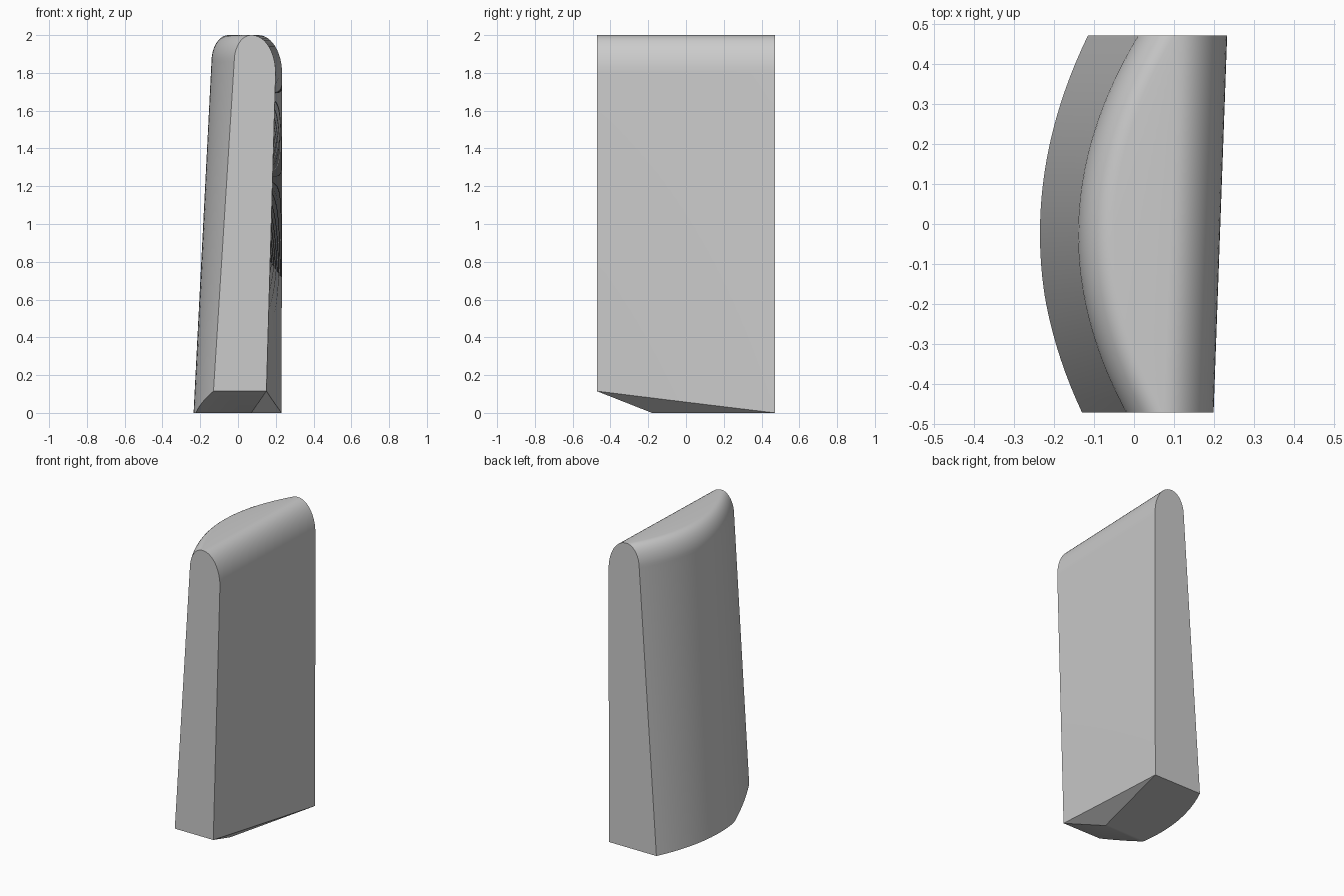
import bpy
import bmesh
from math import sin, cos, pi
from mathutils import Vector

cube = bpy.data.objects.get("Cube")
if cube:
    bpy.data.objects.remove(cube, do_unlink=True)

HALF, HEIGHT = 0.472, 2.0
STATIONS, ARC = 28, 12


def profile(t):
    """Cross-section in x and z at depth t, from -1 (front) to 1 (back)."""
    left_low = -0.235 + 0.109 * t * t + 0.011 * t
    left_top = -0.14 + 0.135 * t * t + 0.015 * t
    right_low = 0.189 + 0.042 * t
    right_top = 0.216 + 0.017 * t
    rl, hl, rr, hr = 0.09, 0.14, 0.125, 0.2
    pts = [(left_low, 0), (right_low, 0)]
    for i in range(ARC + 1):
        a = pi / 2 * i / ARC
        pts.append((right_top - rr + rr * cos(a), HEIGHT - hr + hr * sin(a)))
    for i in range(ARC + 1):
        a = pi / 2 * (1 + i / ARC)
        pts.append((left_top + rl + rl * cos(a), HEIGHT - hl + hl * sin(a)))
    return pts


# Body lofted from front to back
bm = bmesh.new()
rings = []
for s in range(STATIONS + 1):
    t = 2 * s / STATIONS - 1
    rings.append([bm.verts.new((x, t * HALF, z)) for x, z in profile(t)])
for a, b in zip(rings, rings[1:]):
    for i in range(len(a)):
        j = (i + 1) % len(a)
        bm.faces.new((a[i], a[j], b[j], b[i]))
bm.faces.new(rings[0])
bm.faces.new(rings[-1][::-1])


# Two bevel planes under the front and the flat side
def slice_below(p, q, r):
    p, q, r = Vector(p), Vector(q), Vector(r)
    normal = (q - p).cross(r - p).normalized()
    if normal.z > 0:
        normal.negate()
    cut = bmesh.ops.bisect_plane(
        bm, geom=bm.verts[:] + bm.edges[:] + bm.faces[:], dist=1e-5,
        plane_co=p, plane_no=normal, clear_outer=True)
    bmesh.ops.holes_fill(bm, edges=[e for e in bm.edges if e.is_boundary], sides=0)


front_corner = (0.15, -HALF, 0.115)
base_corner = (0.07, -0.18, 0)
slice_below(front_corner, base_corner, (-0.13, -HALF, 0.115))
slice_below(front_corner, base_corner, (0.231, HALF, 0))
bmesh.ops.remove_doubles(bm, verts=bm.verts[:], dist=1e-4)
bmesh.ops.recalc_face_normals(bm, faces=bm.faces[:])

mesh = bpy.data.meshes.new("curved_block")
bm.to_mesh(mesh)
bm.free()
block = bpy.data.objects.new("curved_block", mesh)
bpy.context.collection.objects.link(block)

# Plain grey finish
grey = bpy.data.materials.new("plain_grey")
grey.use_nodes = True
colour = (0.6, 0.6, 0.6, 1)
grey.diffuse_color = colour
grey.node_tree.nodes["Principled BSDF"].inputs["Base Color"].default_value = colour
mesh.materials.append(grey)

bpy.ops.object.select_all(action="DESELECT")
block.select_set(True)
bpy.context.view_layer.objects.active = block
bpy.ops.object.shade_smooth_by_angle(angle=pi / 6)
